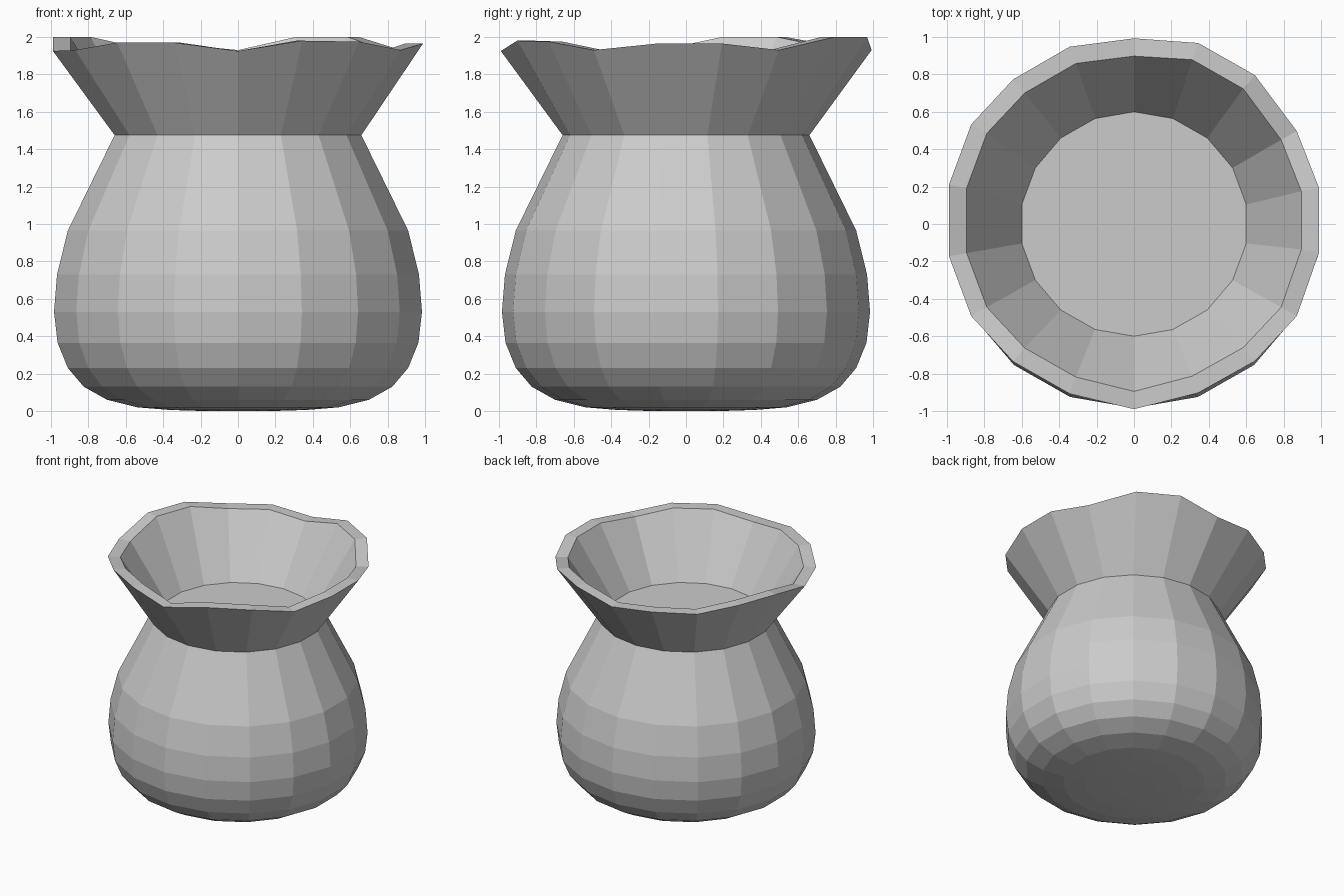
import bpy, bmesh
from math import sin, cos, radians

cube = bpy.data.objects.get("Cube")
if cube:
    bpy.data.objects.remove(cube)

SIDES = 18
STRETCH = 1.015  # slight widening across x
RIM_Z = 1.925
# Lift of each rim point, counter-clockwise from the front
LIFTS = [0, .055, .05, .005, .04, .04, .005, .075, .075,
         .005, .035, .03, .075, .075, 0, .005, .045, .045]

clay = bpy.data.materials.new("grey_clay")
clay.use_nodes = True
clay.diffuse_color = (.6, .6, .6, 1)
clay.node_tree.nodes["Principled BSDF"].inputs["Base Color"].default_value = (.6, .6, .6, 1)


def ring(bm, radius, z, lifts=None):
    """Ring of points starting at the front; lifted points also lean backward."""
    verts = []
    for i in range(SIDES):
        a = radians(-90 + i * 360 / SIDES)
        up = lifts[i] if lifts else 0
        verts.append(bm.verts.new((radius * STRETCH * cos(a),
                                   radius * sin(a) + up * .5, z + up)))
    return verts


def bridge(bm, low, high):
    for i in range(SIDES):
        j = (i + 1) % SIDES
        bm.faces.new((low[i], low[j], high[j], high[i]))


def finish(bm, name):
    mesh = bpy.data.meshes.new(name)
    bm.to_mesh(mesh)
    bm.free()
    mesh.materials.append(clay)
    obj = bpy.data.objects.new(name, mesh)
    bpy.context.collection.objects.link(obj)


# Rounded pot body, closed underneath
bm = bmesh.new()
profile = [(.18, 0), (.37, .006), (.54, .02), (.70, .06), (.825, .13), (.91, .23),
           (.965, .365), (.984, .53), (.968, .73), (.91, .965), (.66, 1.475)]
rings = [ring(bm, r, z) for r, z in profile]
for low, high in zip(rings, rings[1:]):
    bridge(bm, low, high)
bm.faces.new(rings[0][::-1])
finish(bm, "pot_body")

# Flared collar with a wavy lip, funnel lining and inner floor
bm = bmesh.new()
neck = ring(bm, .66, 1.475)
lip_outer = ring(bm, .99, RIM_Z, LIFTS)
lip_inner = ring(bm, .895, RIM_Z, LIFTS)
floor = ring(bm, .6, 1.475)
for low, high in ((neck, lip_outer), (lip_outer, lip_inner), (lip_inner, floor)):
    bridge(bm, low, high)
bm.faces.new(floor)
finish(bm, "flared_collar")
